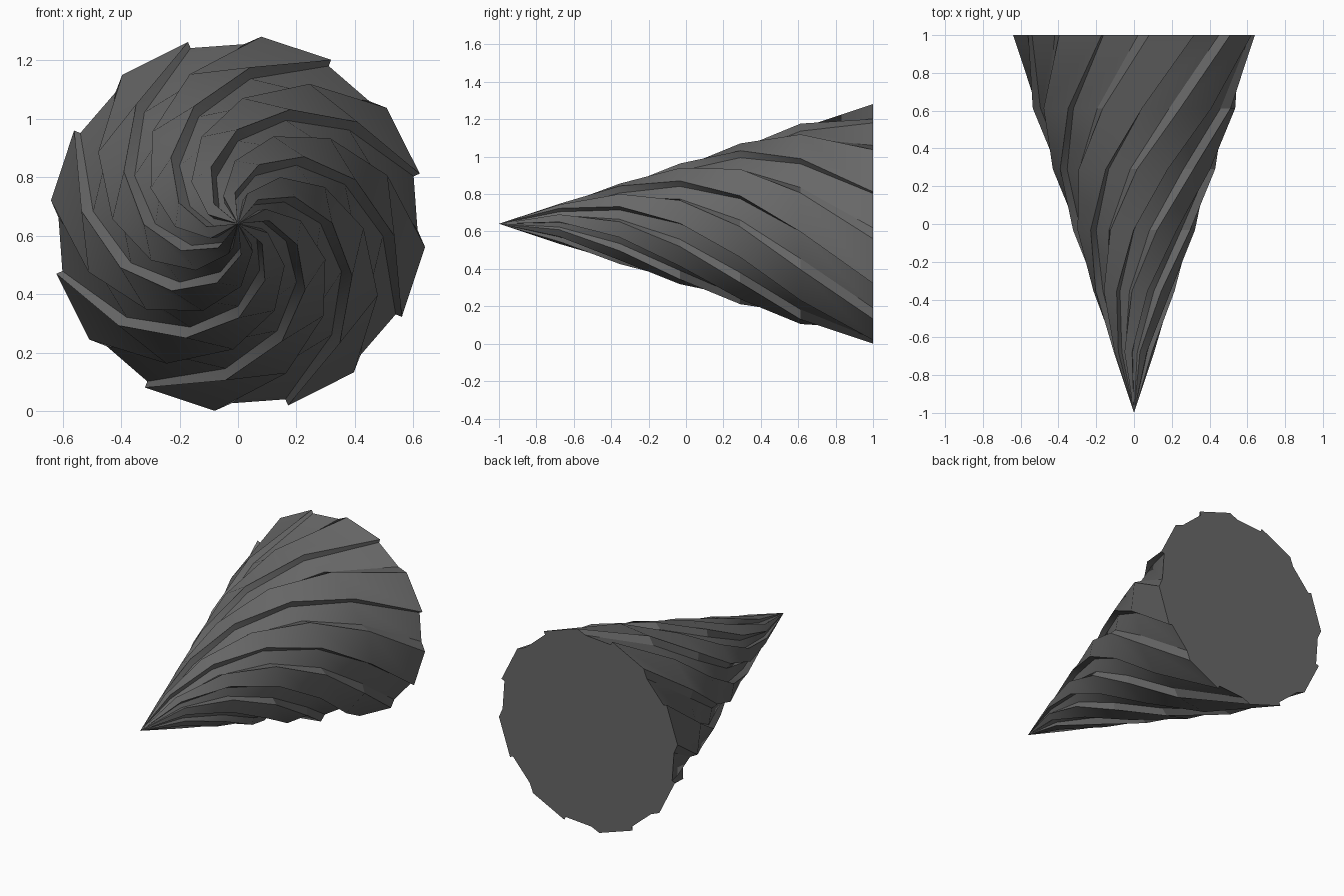
import bpy, bmesh
from math import cos, sin, radians

if "Cube" in bpy.data.objects:
    bpy.data.objects.remove(bpy.data.objects["Cube"])

BLADES, RINGS = 8, 6
R, CZ = 0.645, 0.641
TWIST = 25.0          # degrees of twist per ring
RIDGE = 60.4          # ridge angle on the base ring


def ring_points(k):
    """Saw-toothed cross-section of ring k (k = 6 is the base)."""
    r = R * k / RINGS
    y = 1.0 if k == RINGS else -1 + 0.3225 * k
    a0 = RIDGE + TWIST * (RINGS - k)
    # groove depth stays nearly constant along the cone
    f = max(0.78, 1 - 0.04 / r)
    deep, mid = (0.965, 0.953) if k == RINGS else (f, f)
    tooth = [(0, 1), (-0.3, deep), (-17.4, mid), (-22.5, 1)]
    pts = []
    for b in range(BLADES):
        for da, g in tooth:
            a = radians(a0 - b * 360 / BLADES + da)
            pts.append((r * g * cos(a), y, CZ + r * g * sin(a)))
    return pts


# Twisted, fluted drill cone: rings skinned from the tip to a flat base
bm = bmesh.new()
tip = bm.verts.new((0, -1, CZ))
rings = [[bm.verts.new(p) for p in ring_points(k)] for k in range(1, RINGS + 1)]
n = len(rings[0])
for i in range(n):
    j = (i + 1) % n
    bm.faces.new((tip, rings[0][i], rings[0][j]))
    for a, b in zip(rings, rings[1:]):
        bm.faces.new((a[i], b[i], b[j], a[j]))
bm.faces.new(rings[-1])
bmesh.ops.recalc_face_normals(bm, faces=bm.faces)

mesh = bpy.data.meshes.new("drill_cone")
bm.to_mesh(mesh)
bm.free()
obj = bpy.data.objects.new("drill_cone", mesh)
bpy.context.collection.objects.link(obj)

# Dark steel
steel = bpy.data.materials.new("dark_steel")
steel.diffuse_color = (0.14, 0.14, 0.14, 1)
steel.use_nodes = True
steel.node_tree.nodes["Principled BSDF"].inputs["Base Color"].default_value = steel.diffuse_color
mesh.materials.append(steel)

# Smooth along the spirals, sharp at the blade steps
bpy.context.view_layer.objects.active = obj
obj.select_set(True)
bpy.ops.object.shade_smooth_by_angle(angle=radians(30))
